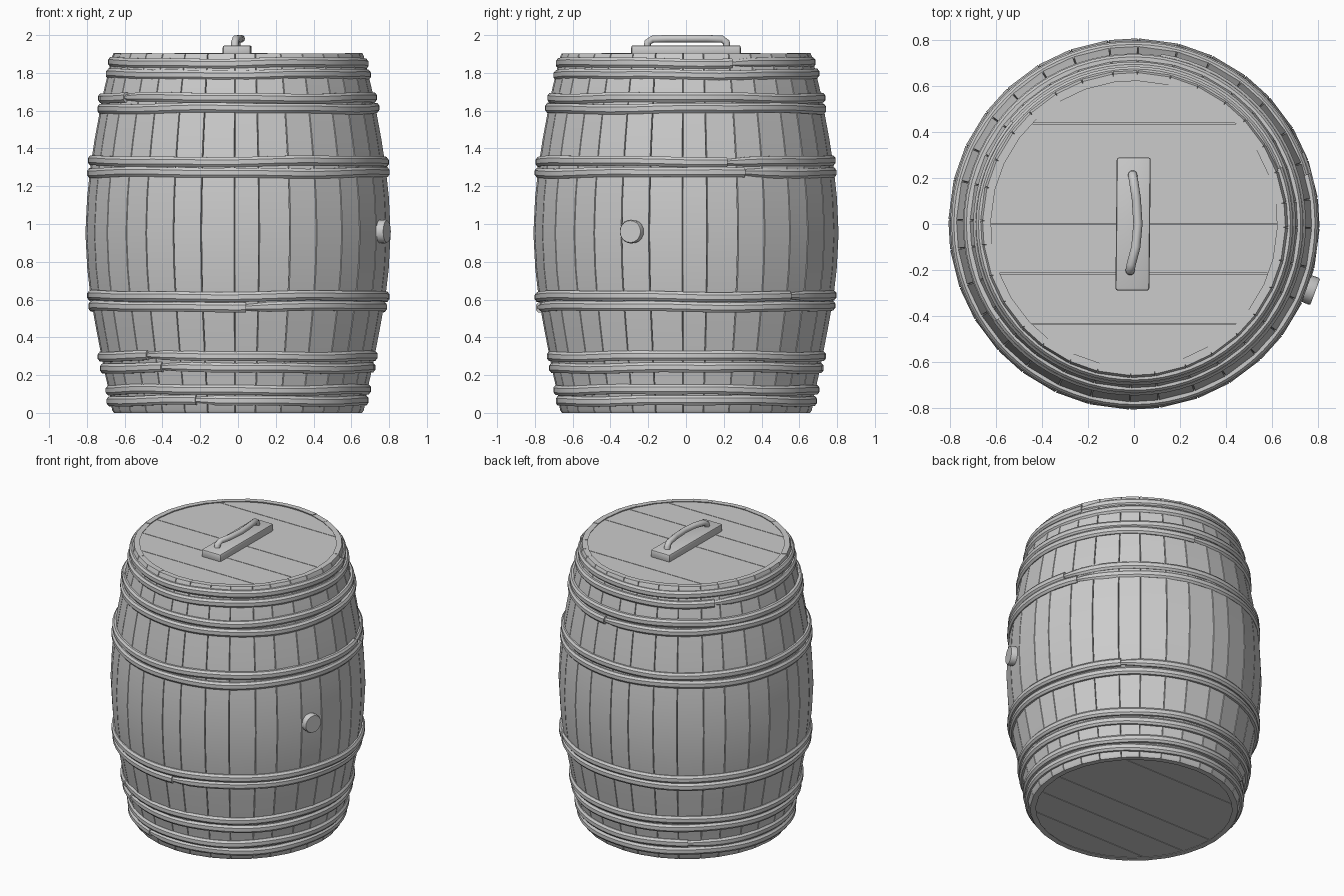
import bpy, bmesh, math, random
from mathutils import Vector

random.seed(4)
cube = bpy.data.objects.get("Cube")
if cube:
    bpy.data.objects.remove(cube, do_unlink=True)

grey = bpy.data.materials.new("plain grey")
grey.use_nodes = True
COLOUR = (0.6, 0.6, 0.6, 1)
grey.diffuse_color = COLOUR
grey.node_tree.nodes["Principled BSDF"].inputs["Base Color"].default_value = COLOUR


def polar(deg, r, z):
    """Point at an angle measured from the front (-y) towards +x."""
    t = math.radians(deg)
    return Vector((r * math.sin(t), -r * math.cos(t), z))


def finish(bm, name, angle=30):
    bmesh.ops.recalc_face_normals(bm, faces=bm.faces)
    mesh = bpy.data.meshes.new(name)
    bm.to_mesh(mesh)
    bm.free()
    mesh.materials.append(grey)
    ob = bpy.data.objects.new(name, mesh)
    bpy.context.collection.objects.link(ob)
    bpy.ops.object.select_all(action='DESELECT')
    bpy.context.view_layer.objects.active = ob
    ob.select_set(True)
    bpy.ops.object.shade_smooth_by_angle(angle=math.radians(angle))
    return ob


def loft(bm, sections):
    """Skin a list of closed cross-sections and cap both ends."""
    rings = [[bm.verts.new(p) for p in s] for s in sections]
    n = len(rings[0])
    for a, b in zip(rings, rings[1:]):
        for i in range(n):
            j = (i + 1) % n
            bm.faces.new((a[i], a[j], b[j], b[i]))
    bm.faces.new(rings[0])
    bm.faces.new(rings[-1])


# Barrel outline: (height, radius)
OUTLINE = [(0.0, 0.657), (0.015, 0.667), (0.10, 0.680), (0.20, 0.703),
           (0.32, 0.727), (0.45, 0.752), (0.60, 0.779), (0.76, 0.798),
           (0.95, 0.808), (1.14, 0.799), (1.30, 0.782), (1.45, 0.759),
           (1.58, 0.735), (1.70, 0.712), (1.80, 0.688), (1.885, 0.667),
           (1.904, 0.659)]


# Staves: uneven boards with a small groove between neighbours
seams = [q * 90 + s for q in range(4) for s in (-1.3, 8, 20, 31, 43, 53, 65, 76)]
bm = bmesh.new()
for a, b in zip(seams, seams[1:] + [seams[0] + 360]):
    sections = []
    lift = random.uniform(-0.003, 0.002)
    for z, r in OUTLINE:
        z += lift if z > 1.88 else 0
        sections.append([polar(a + 0.22, r, z), polar(b - 0.22, r, z),
                         polar(b, r - 0.01, z), polar(b, r - 0.036, z),
                         polar(a, r - 0.036, z), polar(a, r - 0.01, z)])
    loft(bm, sections)
finish(bm, "staves", 25)


# Lid and base: planks cut from a disc, with a backing disc behind the seams
def plank_disc(name, z0, z1, backing_z0, backing_z1):
    R, gap = 0.625, 0.002
    edges = [-R, -0.435, -0.215, 0.0, 0.437, R]
    bm = bmesh.new()
    for lo, hi in zip(edges, edges[1:]):
        lo, hi = max(lo + gap, -R + 0.0005), min(hi - gap, R - 0.0005)
        t0, t1 = math.asin(lo / R), math.asin(hi / R)
        arc = [t0 + (t1 - t0) * i / 12 for i in range(13)]
        rim = [(R * math.cos(t), R * math.sin(t)) for t in arc]
        rim += [(-x, y) for x, y in reversed(rim)]
        loft(bm, [[Vector((x, y, z)) for x, y in rim] for z in (z0, z1)])
    loft(bm, [[polar(i * 7.5, R, z) for i in range(48)]
              for z in (backing_z0, backing_z1)])
    finish(bm, name)


plank_disc("lid", 1.86, 1.896, 1.84, 1.888)
plank_disc("base", 0.006, 0.04, 0.014, 0.06)

# Hoops: (height, outer radius, joint angle); each laps over its own start
HOOPS = [(1.853, 0.684, 111), (1.792, 0.699, 230), (1.668, 0.733, 305),
         (1.612, 0.742, 171), (1.332, 0.791, 106), (1.272, 0.796, 113),
         (0.618, 0.796, 134), (0.563, 0.787, 3), (0.300, 0.736, 319),
         (0.238, 0.724, 326), (0.122, 0.699, 216), (0.064, 0.689, 341)]
SECTION = [(-0.035, -0.026), (-0.008, -0.026), (0.003, -0.012),
           (0.003, 0.012), (-0.008, 0.026), (-0.035, 0.026)]
STEPS = 72
for k, (z, r, joint) in enumerate(HOOPS):
    bm = bmesh.new()
    phase = random.uniform(0, 6.28)
    sections = []
    for i in range(STEPS + 1):
        f = i / STEPS
        deg = joint - 1 + f * 361
        t = math.radians(deg)
        wave = 0.004 * math.sin(3 * t + phase) + 0.002 * math.sin(7 * t + 2 * phase)
        grow = -0.003 + 0.008 * f                        # slight spiral
        width = 0.55 + 0.45 * min(1, i / 2)              # tapered start
        sections.append([polar(deg, r + grow + dr, z + wave + dz * width)
                         for dr, dz in SECTION])
    loft(bm, sections)
    finish(bm, f"hoop_{k + 1}", 25)

# Bung: bevelled plug pushed into the side
bm = bmesh.new()
bung_deg, bung_z = 69.5, 0.96
out = polar(bung_deg, 1, 0)
side = polar(bung_deg + 90, 1, 0)
up = Vector((0, 0, 1))
sections = []
for d, rad in ((0.74, 0.058), (0.832, 0.063), (0.842, 0.058)):
    sections.append([out * d + up * bung_z
                     + (side * math.cos(i * math.pi / 10) + up * math.sin(i * math.pi / 10)) * rad
                     for i in range(20)])
loft(bm, sections)
finish(bm, "bung")

# Handle plate: slightly rounded board on the lid
bm = bmesh.new()
bmesh.ops.create_cube(bm, size=1)
for v in bm.verts:
    v.co = Vector((v.co.x * 0.148, v.co.y * 0.58, 1.918 + v.co.z * 0.056))
    v.co.x += -0.004 + 0.01 * v.co.y
bmesh.ops.bevel(bm, geom=bm.edges[:], offset=0.011, segments=2,
                affect='EDGES', profile=0.5)
finish(bm, "handle_plate")

# Handle: bent bar with both ends set into the plate
PATH = [(-0.006, 0.215, 1.93), (-0.006, 0.214, 1.962), (-0.002, 0.190, 1.979),
        (0.010, 0.110, 1.981), (0.017, 0.0, 1.981), (0.008, -0.100, 1.981),
        (-0.012, -0.175, 1.979), (-0.017, -0.203, 1.962), (-0.017, -0.205, 1.93)]
pts = [Vector(p) for p in PATH]
bm = bmesh.new()
sections = []
for i, p in enumerate(pts):
    tangent = (pts[min(i + 1, len(pts) - 1)] - pts[max(i - 1, 0)]).normalized()
    across = Vector((1, 0, 0))
    across = (across - tangent * across.dot(tangent)).normalized()
    normal = tangent.cross(across)
    sections.append([p + (across * math.cos(j * math.pi / 5)
                          + normal * math.sin(j * math.pi / 5)) * 0.02
                     for j in range(10)])
loft(bm, sections)
finish(bm, "handle", 50)
